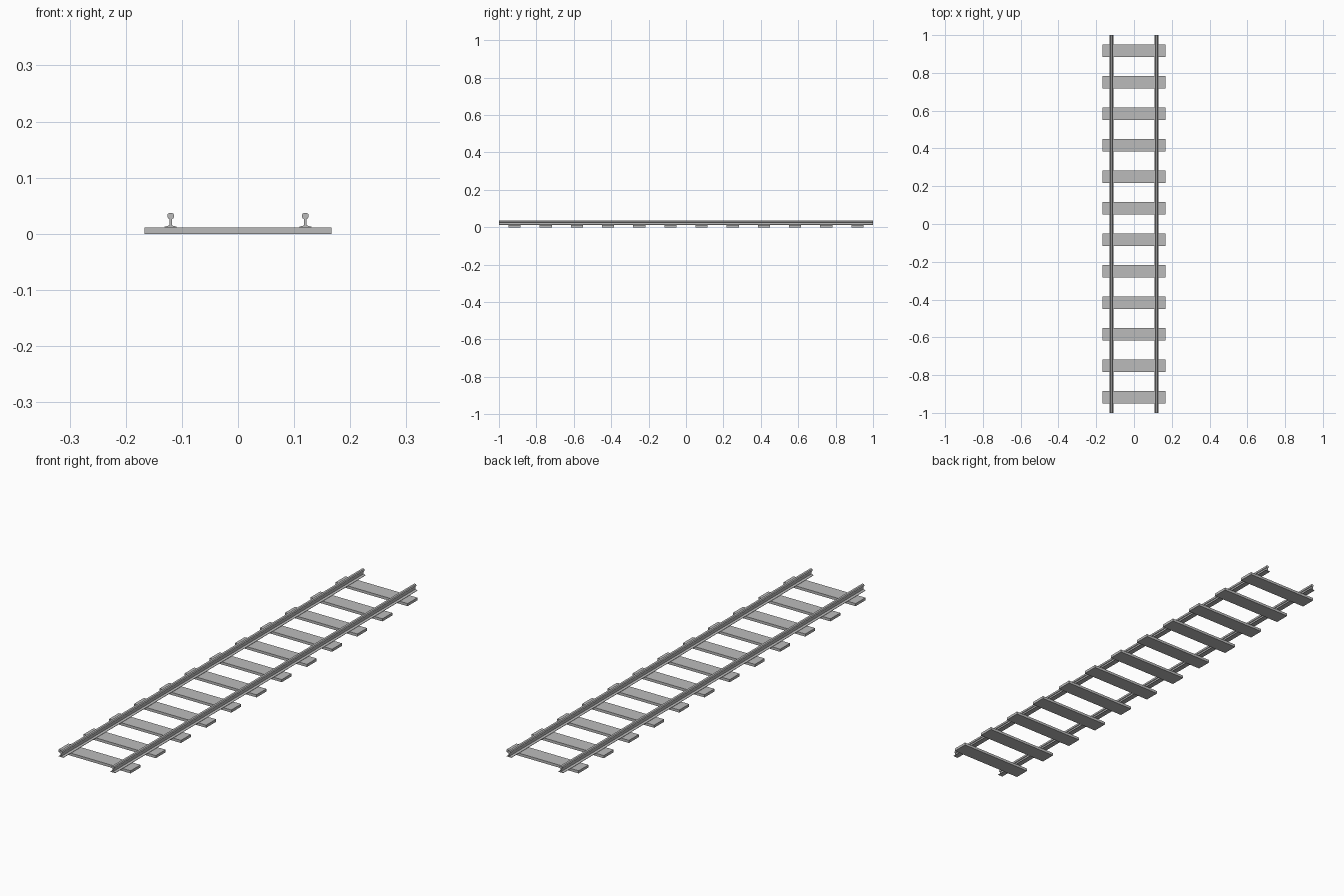
import bpy
import bmesh

cube = bpy.data.objects.get("Cube")
if cube:
    bpy.data.objects.remove(cube, do_unlink=True)

# Single plain grey
grey = bpy.data.materials.new("plain grey")
grey.use_nodes = True
colour = (0.5, 0.5, 0.5, 1)
grey.diffuse_color = colour
grey.node_tree.nodes["Principled BSDF"].inputs["Base Color"].default_value = colour

RAIL_X = 0.12
SLEEPER_TOP = 0.011
SLEEPERS = 12


def add_object(name, bm):
    bmesh.ops.recalc_face_normals(bm, faces=bm.faces)
    mesh = bpy.data.meshes.new(name)
    bm.to_mesh(mesh)
    bm.free()
    mesh.materials.append(grey)
    obj = bpy.data.objects.new(name, mesh)
    bpy.context.collection.objects.link(obj)
    return obj


# Wooden cross beams, evenly spaced
spacing = 2 / SLEEPERS
for i in range(SLEEPERS):
    bm = bmesh.new()
    bmesh.ops.create_cube(bm, size=1)
    bmesh.ops.scale(bm, vec=(0.334, 0.065, SLEEPER_TOP), verts=bm.verts)
    y = -1 + spacing * (i + 0.5)
    bmesh.ops.translate(bm, vec=(0, y, SLEEPER_TOP / 2), verts=bm.verts)
    add_object(f"sleeper_{i + 1}", bm)

# Half of the rail section: foot, web and rounded head (x offset, z)
half = [(0.011, 0.011), (0.011, 0.0125), (0.006, 0.014), (0.002, 0.015),
        (0.002, 0.0265), (0.0045, 0.0275), (0.006, 0.030), (0.006, 0.034),
        (0.0045, 0.0362), (0.002, 0.037)]
section = half + [(-x, z) for x, z in reversed(half)]

# Two rails swept along the whole length
for name, side in (("left_rail", 1), ("right_rail", -1)):
    bm = bmesh.new()
    verts = [bm.verts.new((side * RAIL_X + x, -1, z)) for x, z in section]
    face = bm.faces.new(verts)
    swept = bmesh.ops.extrude_face_region(bm, geom=[face], use_keep_orig=True)
    moved = [v for v in swept["geom"] if isinstance(v, bmesh.types.BMVert)]
    bmesh.ops.translate(bm, vec=(0, 2, 0), verts=moved)
    add_object(name, bm)
